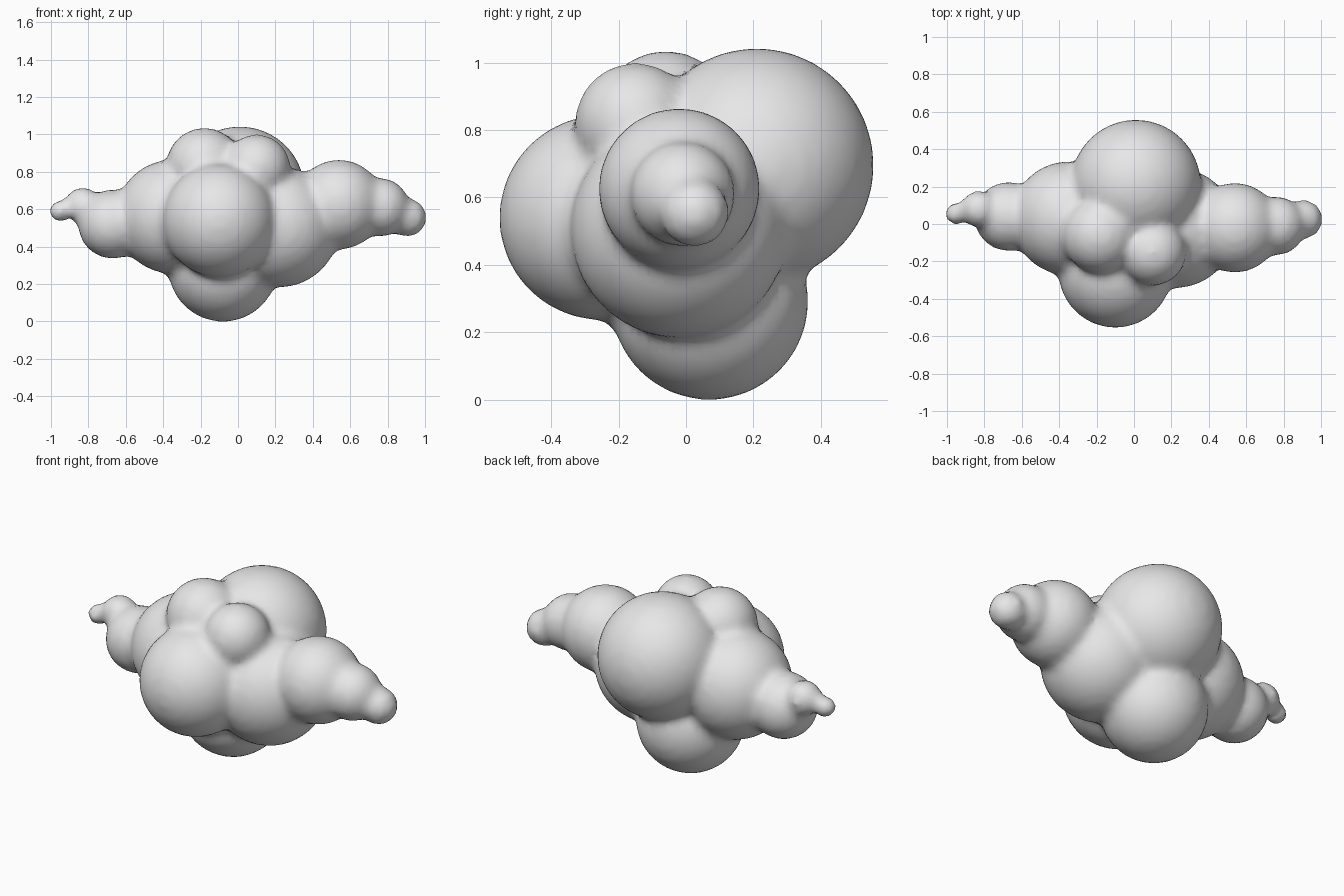
import bpy
import bmesh
from mathutils import Matrix

cube = bpy.data.objects.get("Cube")
if cube:
    bpy.data.objects.remove(cube, do_unlink=True)

# Single plain grey
grey = bpy.data.materials.new("plain grey")
grey.use_nodes = True
colour = (0.8, 0.8, 0.8, 1.0)
grey.diffuse_color = colour
grey.node_tree.nodes["Principled BSDF"].inputs["Base Color"].default_value = colour

# Rounded lobes: centre and radius
lobes = {
    "front": ((-0.10, -0.25, 0.54), 0.305),
    "back": ((0.01, 0.21, 0.695), 0.348),
    "bottom": ((-0.08, 0.07, 0.292), 0.294),
    "top_right": ((-0.18, -0.06, 0.83), 0.205),
    "top_left": ((0.10, -0.15, 0.82), 0.18),
    # Tapering arm on the right
    "right_shoulder": ((-0.35, 0.03, 0.56), 0.305),
    "right_arm": ((-0.67, 0.04, 0.52), 0.185),
    "right_wrist": ((-0.83, 0.08, 0.62), 0.098),
    "right_tip": ((-0.95, 0.055, 0.59), 0.06),
    # Tapering arm on the left
    "left_shoulder": ((0.22, -0.02, 0.505), 0.323),
    "left_arm": ((0.54, -0.02, 0.625), 0.24),
    "left_wrist": ((0.76, -0.01, 0.61), 0.157),
    "left_tip": ((0.905, 0.025, 0.555), 0.104),
}

bm = bmesh.new()
for centre, radius in lobes.values():
    bmesh.ops.create_icosphere(bm, subdivisions=4, radius=radius,
                               matrix=Matrix.Translation(centre))
mesh = bpy.data.meshes.new("lumpy_body")
bm.to_mesh(mesh)
bm.free()
mesh.materials.append(grey)
body = bpy.data.objects.new("lumpy_body", mesh)
bpy.context.collection.objects.link(body)
mesh.shade_smooth()

# Fuse the lobes into one skin and soften the creases between them
fuse = body.modifiers.new("fuse", "REMESH")
fuse.mode = 'VOXEL'
fuse.voxel_size = 0.025
fuse.use_smooth_shade = True
soften = body.modifiers.new("soften", "SMOOTH")
soften.factor = 0.5
soften.iterations = 5
